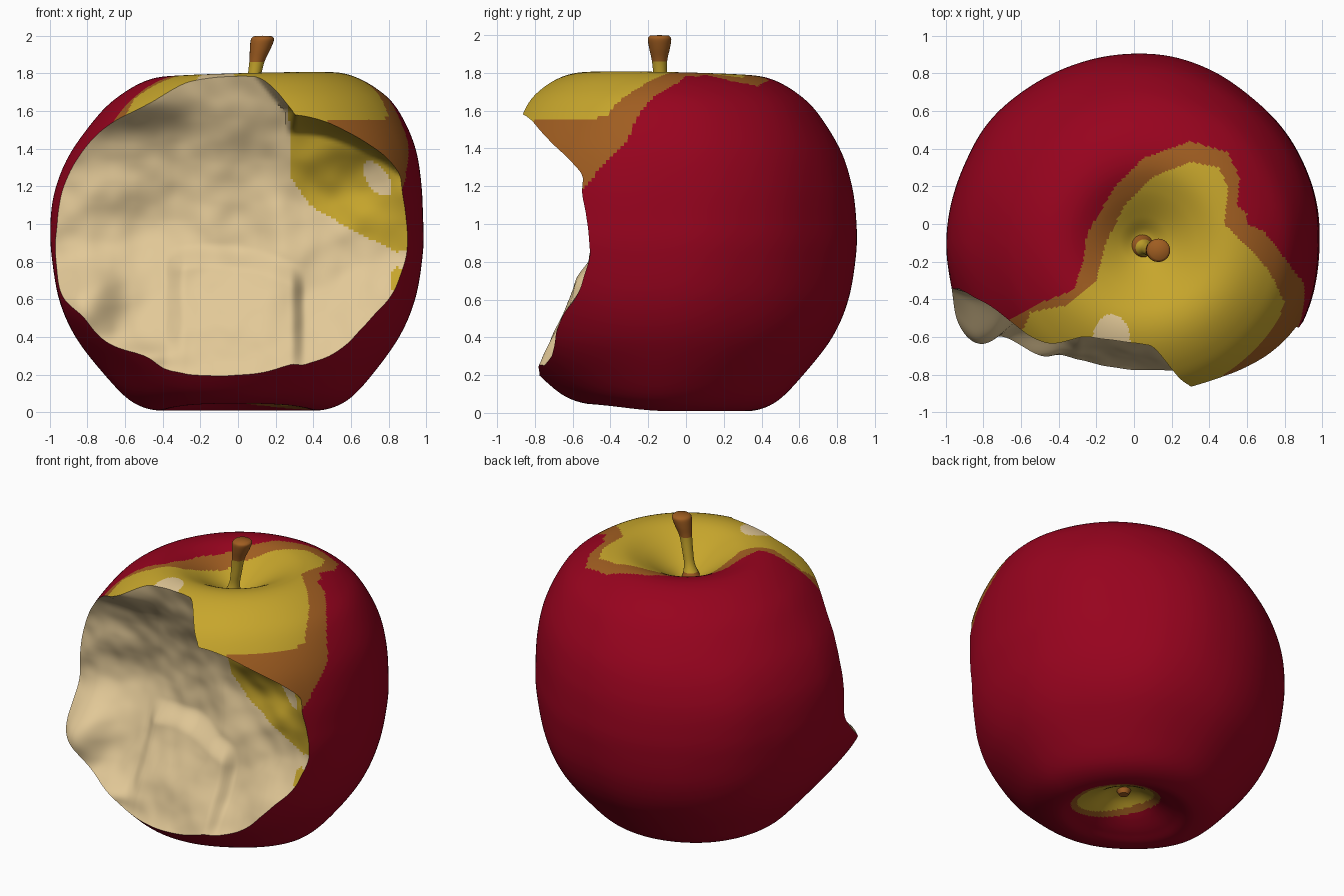
import bpy, bmesh
from math import sin, cos, pi, exp, hypot, radians
from mathutils import Vector, noise

if "Cube" in bpy.data.objects:
    bpy.data.objects.remove(bpy.data.objects["Cube"])


def make_material(name, colour):
    mat = bpy.data.materials.new(name)
    mat.use_nodes = True
    mat.diffuse_color = (*colour, 1)
    mat.node_tree.nodes["Principled BSDF"].inputs["Base Color"].default_value = (*colour, 1)
    return mat


RED, BROWN, YELLOW, CREAM = range(4)
materials = [
    make_material("red skin", (.31, .001, .013)),
    make_material("brown edge", (.35, .11, .015)),
    make_material("yellow skin", (.57, .38, .025)),
    make_material("cream flesh", (.76, .58, .31)),
]


def smooth(t):
    t = max(0, min(1, t))
    return t * t * (3 - 2 * t)


def bump(x, z, cx, cz, wx, wz):
    return exp(-((x - cx) / wx) ** 2 - ((z - cz) / wz) ** 2)


def inside(x, y, outline):
    """True when the point lies in the closed outline."""
    hit = False
    for (ax, ay), (bx, by) in zip(outline, outline[1:] + outline[:1]):
        if (ay > y) != (by > y) and x < ax + (bx - ax) * (y - ay) / (by - ay):
            hit = not hit
    return hit


def resample(points, steps):
    """Smooth curve through the points."""
    pts = [Vector(p) for p in points]
    pts = [2 * pts[0] - pts[1]] + pts + [2 * pts[-1] - pts[-2]]
    out = []
    for a, b, c, d in zip(pts, pts[1:], pts[2:], pts[3:]):
        for i in range(steps):
            t = i / steps
            out.append(.5 * (2 * b + (c - a) * t + (2 * a - 5 * b + 4 * c - d) * t ** 2
                             + (3 * b - a - 3 * c + d) * t ** 3))
    return out + [pts[-2]]


def new_object(name, bm):
    mesh = bpy.data.meshes.new(name)
    bmesh.ops.recalc_face_normals(bm, faces=bm.faces)
    bm.to_mesh(mesh)
    bm.free()
    for mat in materials:
        mesh.materials.append(mat)
    obj = bpy.data.objects.new(name, mesh)
    bpy.context.collection.objects.link(obj)
    return obj


def loft(name, rings, sides):
    """Closed round body from (x, y, z, radius) rings; end radii are zero."""
    bm = bmesh.new()
    loops = []
    for x, y, z, r in rings:
        count = sides if r > .0001 else 1
        loops.append([bm.verts.new((x + r * cos(2 * pi * i / sides),
                                    y + r * sin(2 * pi * i / sides), z)) for i in range(count)])
    for a, b in zip(loops, loops[1:]):
        for i in range(sides):
            j = (i + 1) % sides
            quad = [a[i % len(a)], a[j % len(a)], b[j % len(b)], b[i % len(b)]]
            bm.faces.new(list(dict.fromkeys(quad)))
    return new_object(name, bm)


def shade(obj, angle):
    bpy.ops.object.select_all(action="DESELECT")
    obj.select_set(True)
    bpy.context.view_layer.objects.active = obj
    bpy.ops.object.shade_smooth_by_angle(angle=radians(angle))


# Apple body: lathed profile of (radius, height)
profile = [(0, .2), (.1, .17), (.22, .09), (.32, .04), (.43, .01), (.57, .06), (.71, .2),
           (.86, .4), (.945, .6), (.985, .83), (.99, 1), (.97, 1.2), (.91, 1.4), (.79, 1.6),
           (.67, 1.71), (.53, 1.78), (.4, 1.79), (.27, 1.74), (.13, 1.65), (.05, 1.59), (0, 1.58)]
rings = [(0, 0, z, r) for r, z in resample(profile, 11)]
apple = loft("apple_body", rings, 330)

# Lean the shoulders and add soft lumps
for v in apple.data.vertices:
    x, y, z = v.co
    lump = 1 + .014 * noise.noise(Vector((2.5 * x, 2.5 * y, z + 4)))
    lump += .1 * smooth(hypot(x, y) / .6) * bump(x, z, -.8, .62, .22, .25) * smooth(-y / .5)
    lean = smooth((z - 1) / .8)
    v.co.x = x * lump + .06 * lean
    v.co.y = y * lump - .09
    v.co.z = z + lean * (.025 * x - .02 * y) + .04 * smooth(-y / .5) * (1 - smooth(z / .4))


def bite_depth(x, z):
    """Y of the bitten surface."""
    y = -.44 - .1 * x - .57 * max(0, .95 - z) ** 2 - .3 * max(0, z - .95) ** 2
    # overhanging lip on the upper left shoulder
    start = .25 - .9 * max(0, z - 1.6)
    edge = smooth((x - start) / (.06 + .8 * max(0, z - 1.6)))
    y -= .5 * smooth((z - 1.47 + .7 * max(0, x - .3) ** 2) / .2) * edge
    # skin kept on the upper right shoulder
    y -= .12 * bump(x, z, -.58, 1.66, .25, .13)
    # scoop under the lip, tooth slab, ridge and cheek bulge
    y += .06 * bump(x, z, .6, 1.2, .22, .2) + .08 * bump(x, z, -.3, 1.15, .5, .3)
    top = .9 - .5 * (x + .15) ** 2
    y -= .07 * smooth((x + .4) / .12) * smooth((.36 - x) / .08) * smooth((top - z) / .14) * smooth(z / .5)
    y -= .04 * bump(x, z, .2, 1.15, .11, .4)
    y -= .2 * bump(x, z, -.8, .58, .18, .2)
    y -= .06 * bump(x, z, -.5, .3, .15, .06)
    y += .05 * noise.noise(Vector((3 * x, 1, 3 * z)))
    return y + .008 * noise.noise(Vector((9 * x, 5, 9 * z)))


# Bite cutter: relief sheet pulled forward into a solid
bm = bmesh.new()
bmesh.ops.create_grid(bm, x_segments=180, y_segments=150, size=1)
for v in bm.verts:
    x, z = 1.2 * v.co.x, .93 + 1.05 * v.co.y
    v.co = (x, bite_depth(x, z), z)
pulled = bmesh.ops.extrude_face_region(bm, geom=bm.faces[:], use_keep_orig=True)
for v in pulled["geom"]:
    if isinstance(v, bmesh.types.BMVert):
        v.co.y = -1.8
for f in bm.faces:
    f.material_index = CREAM
cutter = new_object("bite_cutter", bm)
cutter.hide_render = True

cut = apple.modifiers.new("bite", "BOOLEAN")
cut.operation = "DIFFERENCE"
cut.solver = "EXACT"
cut.object = cutter
bpy.context.view_layer.objects.active = apple
bpy.ops.object.modifier_apply(modifier=cut.name)
bpy.data.objects.remove(cutter)

# Skin colours: yellow patch around the stem with a brown border
yellow_patch = [(.3, -1.2), (-.7, -.8), (-.55, -.47), (-.35, -.43), (-.2, -.3), (-.15, -.1),
                (-.05, .1), (.1, .25), (.3, .33), (.45, .3), (.5, .2), (.48, 0), (.6, -.12),
                (.72, -.25), (.8, -.42), (.75, -.55), (.6, -.75)]
brown_patch = [(.3, -1.3), (-.8, -.8), (-.65, -.5), (-.5, -.42), (-.32, -.35), (-.27, -.2),
               (-.25, -.05), (-.1, .2), (.05, .35), (.3, .44), (.5, .38), (.56, .25), (.55, .1),
               (.7, -.05), (.85, -.25), (.93, -.34), (1, -.5), (1, -.7)]
bite_patch = [(.27, 1.7), (.28, 1.25), (.38, 1.1), (.6, .97), (.85, .85), (1, .9), (1, 1.7)]


def skin_colour(c):
    if c.z > 1.12:
        if bump(c.x, c.y, -.12, -.62, .1, .14) > .37:
            return CREAM
        if inside(c.x, c.y, yellow_patch) and c.z > 1.55 - .1 * smooth((.5 - c.x) / .1):
            return YELLOW
        low = c.x > .6 and c.z < 1.13 + 1.1 * (c.y + .6)
        return BROWN if inside(c.x, c.y, brown_patch) and not low else RED
    reach = hypot(c.x - .1, c.y + .06)
    if c.z < .25 and reach < .28:
        return YELLOW if reach < .24 else BROWN
    return RED


def flesh_colour(c):
    along, across = c.x + .7 * c.z - 1.61, c.z - 1.24 - .7 * (c.x - .74)
    spot = bump(along, across, 0, 0, .07, .13) > .37
    small = bump(c.x, c.z, .85, .7, .04, .07) > .37
    return YELLOW if small or (inside(c.x, c.z, bite_patch) and not spot) else CREAM


for f in apple.data.polygons:
    pick = flesh_colour if f.material_index == CREAM else skin_colour
    f.material_index = pick(f.center)
shade(apple, 40)

# Stem: flared stalk with a brown tip and base
stem_path = [(.04, -.12, 1.55, 0), (.04, -.12, 1.56, .075), (.05, -.125, 1.62, .05),
             (.065, -.13, 1.68, .034), (.08, -.135, 1.75, .034), (.1, -.14, 1.86, .04),
             (.118, -.14, 1.93, .055), (.13, -.14, 1.98, .062), (.132, -.14, 1.997, .05),
             (.132, -.14, 2, 0)]
stem = loft("stem", stem_path[:1] + resample(stem_path[1:-1], 4) + stem_path[-1:], 24)
for f in stem.data.polygons:
    f.material_index = YELLOW if 1.64 < f.center.z < 1.87 else BROWN
shade(stem, 50)

# Dried blossom stub in the bottom hollow
stub = loft("blossom_stub", [(0, -.1, .16, 0), (0, -.1, .16, .03), (0, -.1, .19, .045),
                             (0, -.1, .24, .06), (0, -.1, .24, 0)], 16)
for f in stub.data.polygons:
    f.material_index = BROWN
shade(stub, 40)
